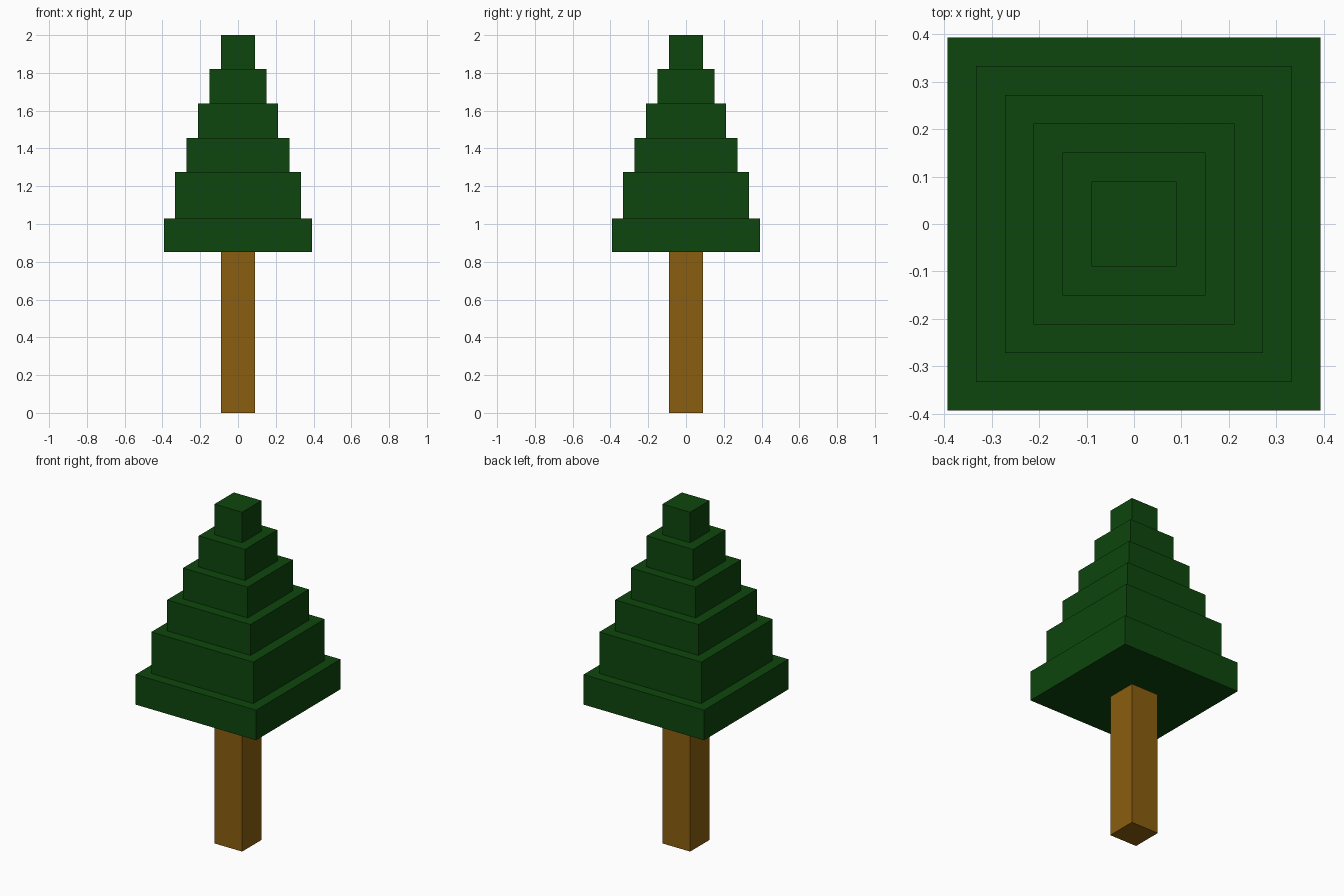
import bpy
import bmesh

if "Cube" in bpy.data.objects:
    bpy.data.objects.remove(bpy.data.objects["Cube"])


def make_material(name, colour):
    mat = bpy.data.materials.new(name)
    mat.diffuse_color = (*colour, 1.0)
    mat.use_nodes = True
    mat.node_tree.nodes["Principled BSDF"].inputs["Base Color"].default_value = mat.diffuse_color
    return mat


def make_block(name, half, z0, z1, mat):
    """Square block centred on the z axis, from z0 to z1."""
    bm = bmesh.new()
    bmesh.ops.create_cube(bm, size=1.0)
    bmesh.ops.scale(bm, vec=(2 * half, 2 * half, z1 - z0), verts=bm.verts)
    bmesh.ops.translate(bm, vec=(0, 0, (z0 + z1) / 2), verts=bm.verts)
    mesh = bpy.data.meshes.new(name)
    bm.to_mesh(mesh)
    bm.free()
    mesh.materials.append(mat)
    obj = bpy.data.objects.new(name, mesh)
    bpy.context.collection.objects.link(obj)
    return obj


bark = make_material("bark_brown", (0.254, 0.112, 0.0044))
leaf = make_material("leaf_green", (0.004, 0.061, 0.004))

# Trunk
make_block("trunk", 0.09, 0.0, 0.853, bark)

# Foliage tiers, widest at the bottom
levels = [0.853, 1.03, 1.274, 1.456, 1.637, 1.82, 2.0]
widest, step = 0.393, 0.0606
for i, (z0, z1) in enumerate(zip(levels, levels[1:])):
    make_block(f"foliage_tier_{i + 1}", widest - step * i, z0, z1, leaf)
